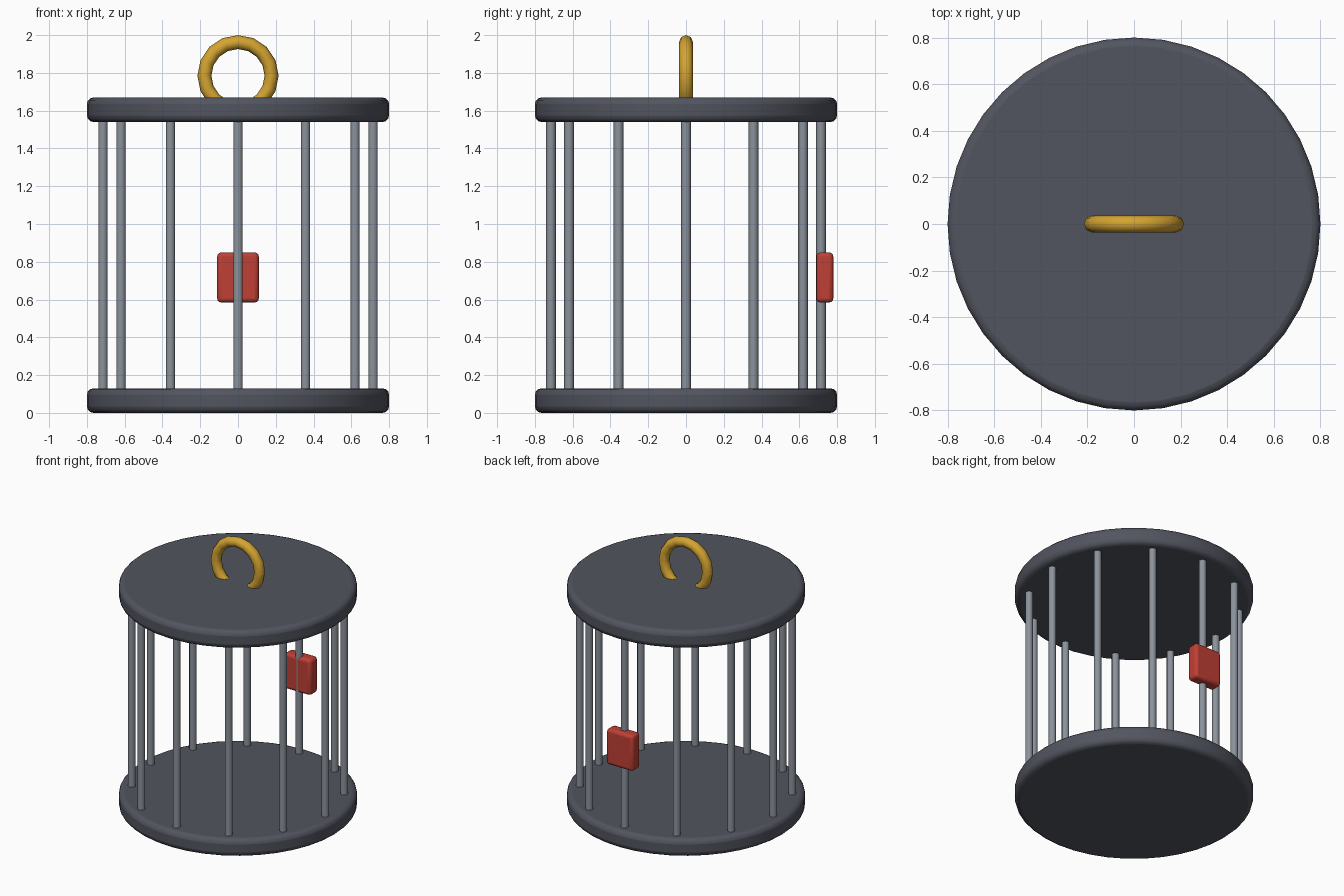
import bpy
from math import cos, sin, pi, radians

default_cube = bpy.data.objects.get("Cube")
if default_cube:
    bpy.data.objects.remove(default_cube, do_unlink=True)


def make_material(name, rgb):
    color = (*rgb, 1.0)
    mat = bpy.data.materials.new(name)
    mat.use_nodes = True
    mat.diffuse_color = color
    shader = next(n for n in mat.node_tree.nodes if n.type == "BSDF_PRINCIPLED")
    shader.inputs["Base Color"].default_value = color
    return mat


def finish(name, mat, bevel=0.0):
    """Name, colour, round off and smooth the part just added."""
    obj = bpy.context.object
    obj.name = name
    obj.data.materials.append(mat)
    if bevel:
        mod = obj.modifiers.new("rounded_edges", "BEVEL")
        mod.width = bevel
        mod.segments = 3
        mod.limit_method = "ANGLE"
        mod.angle_limit = radians(40)
    bpy.ops.object.shade_smooth_by_angle(angle=radians(50))
    return obj


def cylinder(name, mat, radius, bottom, top, x=0, y=0, sides=32, bevel=0.0):
    bpy.ops.mesh.primitive_cylinder_add(
        vertices=sides, radius=radius, depth=top - bottom,
        location=(x, y, (bottom + top) / 2))
    return finish(name, mat, bevel)


dark_iron = make_material("dark_iron", (0.085, 0.09, 0.115))
steel = make_material("steel", (0.26, 0.29, 0.33))
brass = make_material("brass", (0.66, 0.37, 0.03))
red_paint = make_material("red_paint", (0.52, 0.05, 0.035))

# Base and roof discs
PLATE = 0.13
ROOF_BOTTOM = 1.54
cylinder("base_plate", dark_iron, 0.8, 0, PLATE, sides=40, bevel=0.035)
cylinder("roof_plate", dark_iron, 0.8, ROOF_BOTTOM, ROOF_BOTTOM + PLATE,
         sides=40, bevel=0.035)

# Ring of upright bars
BAR_COUNT = 12
BAR_CIRCLE = 0.715
for i in range(BAR_COUNT):
    angle = 2 * pi * i / BAR_COUNT
    cylinder(f"bar_{i + 1}", steel, 0.026, PLATE - 0.04, ROOF_BOTTOM + 0.04,
             BAR_CIRCLE * cos(angle), BAR_CIRCLE * sin(angle), sides=10)

# Hanging ring, sunk into the roof
bpy.ops.mesh.primitive_torus_add(
    major_radius=0.178, minor_radius=0.037, major_segments=16,
    minor_segments=8, location=(0, 0, 1.785), rotation=(pi / 2, 0, 0))
finish("hanging_ring", brass)

# Lock box on the rear bar
bpy.ops.mesh.primitive_cube_add(size=1, location=(0, 0.735, 0.717))
bpy.context.object.scale = (0.22, 0.09, 0.265)
bpy.ops.object.transform_apply(location=False, rotation=False, scale=True)
finish("lock_box", red_paint, bevel=0.022)
